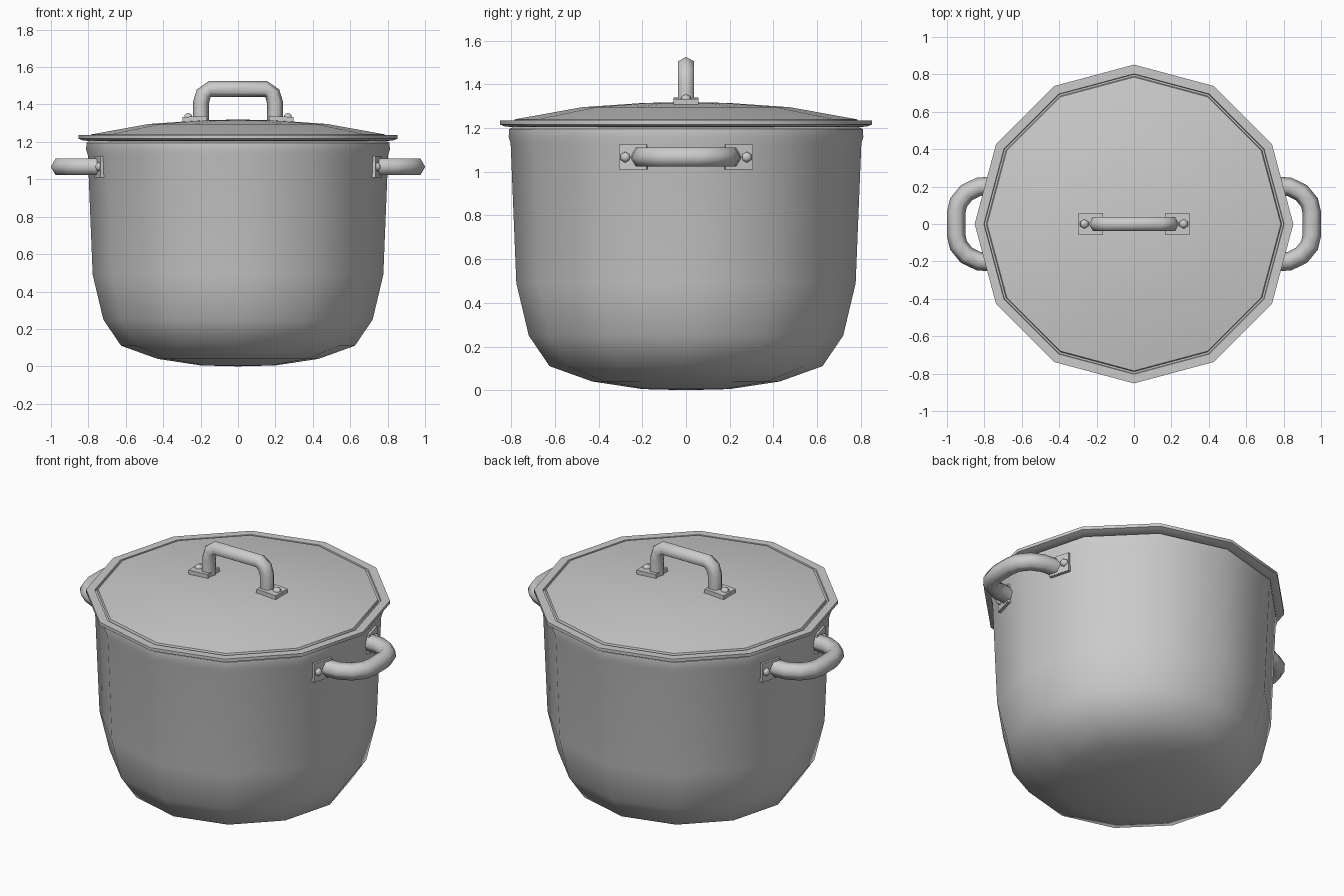
import bpy, bmesh, math
from mathutils import Vector, Matrix

if "Cube" in bpy.data.objects:
    bpy.data.objects.remove(bpy.data.objects["Cube"])


def finish(name, bm, angle, mirror=None):
    bmesh.ops.remove_doubles(bm, verts=bm.verts, dist=1e-5)
    bmesh.ops.recalc_face_normals(bm, faces=bm.faces)
    me = bpy.data.meshes.new(name)
    bm.to_mesh(me)
    bm.free()
    ob = bpy.data.objects.new(name, me)
    bpy.context.collection.objects.link(ob)
    bpy.ops.object.select_all(action='DESELECT')
    ob.select_set(True)
    bpy.context.view_layer.objects.active = ob
    bpy.ops.object.shade_smooth_by_angle(angle=math.radians(angle))
    if mirror:
        m = ob.modifiers.new("Mirror", 'MIRROR')
        m.use_axis = [a in mirror for a in "xyz"]
        m.use_mirror_merge = False
    return ob


def lathe(name, profile, angle=40, sides=12):
    bm = bmesh.new()
    vs = [bm.verts.new((r, 0, z)) for r, z in profile]
    es = [bm.edges.new(p) for p in zip(vs, vs[1:])]
    bmesh.ops.spin(bm, geom=vs + es, cent=(0, 0, 0), axis=(0, 0, 1),
                   angle=math.tau, steps=sides)
    return finish(name, bm, angle)


def tube(name, path, side, radius, mirror=None):
    """Six-sided bar swept along a planar path; side is the plane's normal."""
    bm = bmesh.new()
    pts, side = [Vector(p) for p in path], Vector(side)
    rings = []
    for i, p in enumerate(pts):
        t = (pts[min(i + 1, len(pts) - 1)] - pts[max(i - 1, 0)]).normalized()
        n = t.cross(side)
        rings.append([bm.verts.new(p + radius * (n * math.cos(k * math.pi / 3)
                                                 + side * math.sin(k * math.pi / 3)))
                      for k in range(6)])
    for a, b in zip(rings, rings[1:]):
        for k in range(6):
            bm.faces.new((a[k], a[(k + 1) % 6], b[(k + 1) % 6], b[k]))
    bm.faces.new(rings[0])
    bm.faces.new(rings[-1])
    return finish(name, bm, 65, mirror)


def bracket(name, frame, size, rivet_at, mirror):
    """Mounting plate with its outer face on local z = 0, plus a domed rivet."""
    bm = bmesh.new()
    bmesh.ops.create_cube(bm, size=1, matrix=frame @ Matrix.Translation((0, 0, -size[2] / 2))
                          @ Matrix.Diagonal((*size, 1)))
    finish(name + "_plate", bm, 30, mirror)
    bm = bmesh.new()
    bmesh.ops.create_uvsphere(bm, u_segments=6, v_segments=6, radius=0.025,
                              matrix=frame @ Matrix.Translation((rivet_at, 0, 0))
                              @ Matrix.Diagonal((1, 1, 0.8, 1)))
    finish(name + "_rivet", bm, 65, mirror)


# Pot: outer wall, rim and hollow inside
lathe("pot_body", [(0, 0), (0.2, 0.005), (0.43, 0.04), (0.625, 0.11), (0.72, 0.25),
                   (0.777, 0.49), (0.803, 1.13), (0.812, 1.16), (0.81, 1.195), (0.79, 1.205),
                   (0.78, 1.13), (0.755, 0.49), (0.70, 0.26), (0.61, 0.13),
                   (0.42, 0.06), (0, 0.025)])

# Lid: shallow dome, narrow groove and flat brim
lathe("lid", [(0, 1.32), (0.2, 1.315), (0.475, 1.296), (0.785, 1.24), (0.79, 1.225),
              (0.80, 1.225), (0.803, 1.236), (0.852, 1.236), (0.852, 1.217),
              (0.83, 1.208), (0.78, 1.203), (0.47, 1.27), (0, 1.295)])

# Side handles
half = [(0.74, 0.205), (0.83, 0.199), (0.895, 0.168), (0.938, 0.115), (0.951, 0.06)]
path = [(x, y, 1.067) for x, y in half] + [(x, -y, 1.067) for x, y in reversed(half)]
tube("side_handle", path, (0, 0, 1), 0.05, "x")

# Side handle brackets lie on the facets either side of the x axis
a = math.radians(15)
out = Vector((math.cos(a), math.sin(a), 0))
along = Vector((-math.sin(a), math.cos(a), 0))
frame = Matrix((along, Vector((0, 0, 1)), out)).transposed().to_4x4()
frame.translation = (0.752, 0.244, 1.067)
bracket("side_handle", frame, (0.13, 0.115, 0.035), 0.036, "xy")

# Lid handle
half = [(0.198, 1.31), (0.198, 1.41), (0.184, 1.457), (0.15, 1.484)]
path = [(x, 0, z) for x, z in half] + [(-x, 0, z) for x, z in reversed(half)]
tube("lid_handle", path, (0, 1, 0), 0.043)

# Lid handle brackets tilt with the dome
frame = Matrix.Translation((0.232, 0, 1.336)) @ Matrix.Rotation(math.radians(3), 4, 'Y')
bracket("lid_handle", frame, (0.132, 0.116, 0.035), 0.034, "x")
